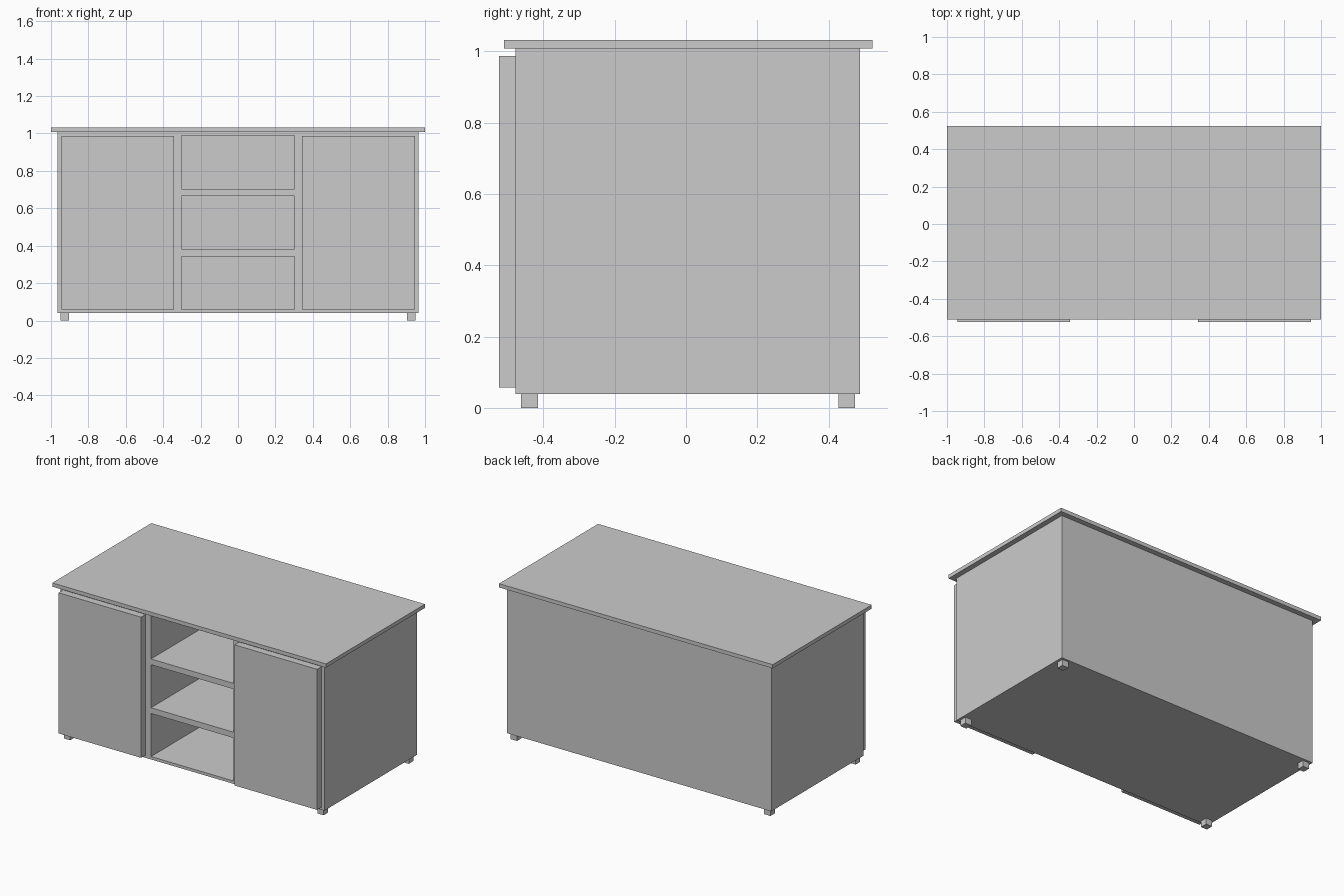
import bpy
import bmesh
from mathutils import Matrix, Vector

if "Cube" in bpy.data.objects:
    bpy.data.objects.remove(bpy.data.objects["Cube"])


def box_object(name, boxes):
    """One object made of boxes, each given as (x0, x1), (y0, y1), (z0, z1)."""
    bm = bmesh.new()
    for spans in boxes:
        centre = Vector([(a + b) / 2 for a, b in spans])
        size = Vector([b - a for a, b in spans])
        bmesh.ops.create_cube(bm, size=1, matrix=Matrix.LocRotScale(centre, None, size))
    mesh = bpy.data.meshes.new(name)
    bm.to_mesh(mesh)
    bm.free()
    obj = bpy.data.objects.new(name, mesh)
    bpy.context.collection.objects.link(obj)
    return obj


FRONT, BACK = -0.477, 0.488
BOTTOM, TOP = 0.04, 1.007
HALF_W = 0.965
INSET = 0.02
row = (TOP - BOTTOM) / 3
column = 2 * HALF_W / 3

# Cabinet body with three open compartments in the middle column
body = box_object("cabinet_body", [((-HALF_W, HALF_W), (FRONT, BACK), (BOTTOM, TOP))])
half_open = column / 2 - INSET
cutter = box_object("compartment_cutter", [
    ((-half_open, half_open), (FRONT - 0.1, BACK - 0.03),
     (BOTTOM + i * row + INSET * 0.95, BOTTOM + (i + 1) * row - INSET * 0.95))
    for i in range(3)])
cutter.hide_render = True
cutter.hide_viewport = True
cut = body.modifiers.new("compartments", 'BOOLEAN')
cut.operation = 'DIFFERENCE'
cut.solver = 'EXACT'
cut.object = cutter

# Overhanging worktop
box_object("worktop", [((-1, 1), (-0.51, 0.523), (TOP, 1.032))])

# Doors and feet on both sides
for side, s in (("left", -1), ("right", 1)):
    door_x = sorted((s * (column / 2 + INSET), s * (HALF_W - INSET)))
    box_object(side + "_door", [(door_x, (-0.524, FRONT), (0.058, 0.987))])
    foot_x = sorted((s * 0.903, s * 0.949))
    box_object("front_" + side + "_foot", [(foot_x, (-0.462, -0.415), (0, BOTTOM))])
    box_object("back_" + side + "_foot", [(foot_x, (0.427, 0.474), (0, BOTTOM))])
